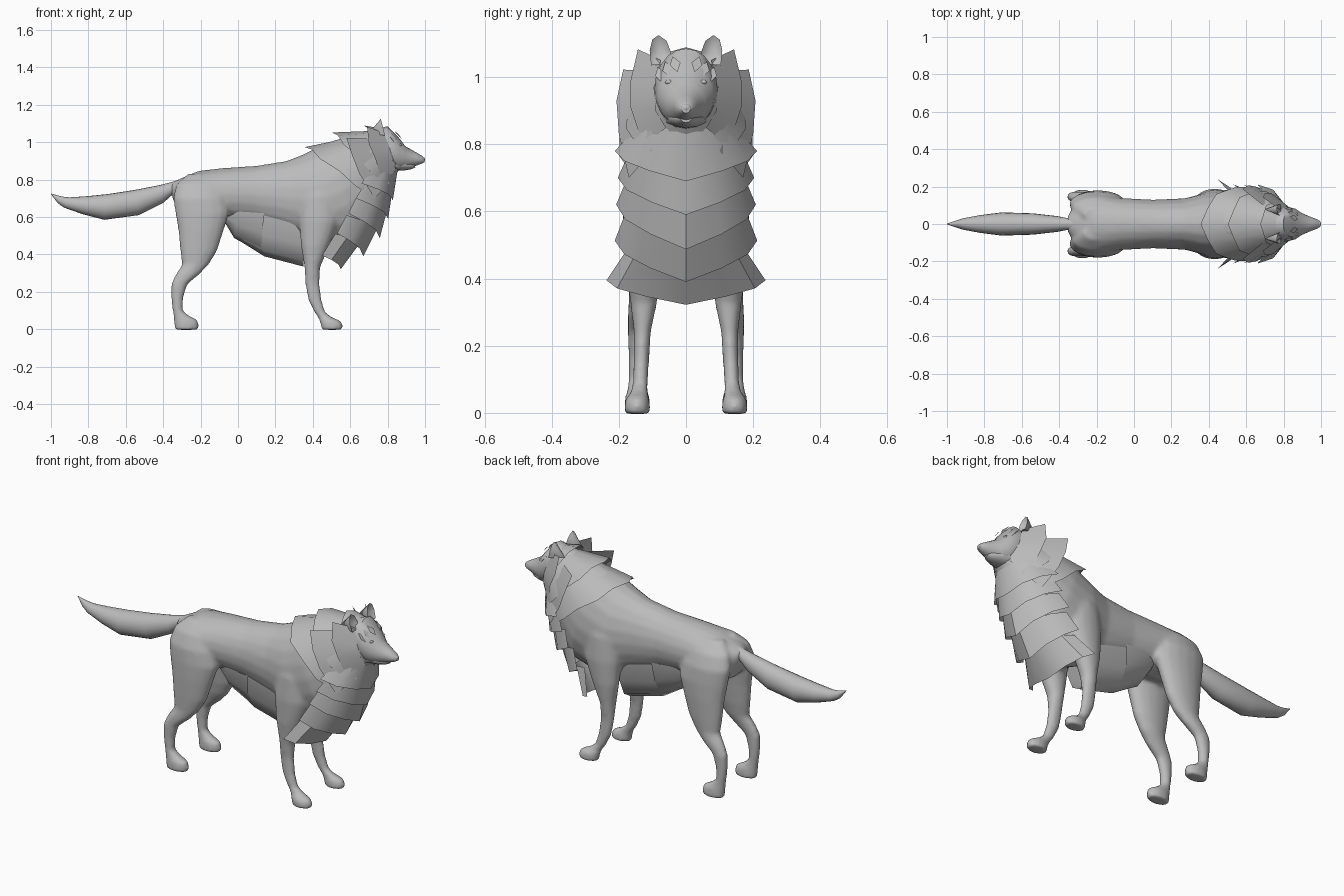
import bpy
import bmesh
from math import sin, cos, pi, radians
from mathutils import Vector

default_cube = bpy.data.objects.get("Cube")
if default_cube:
    bpy.data.objects.remove(default_cube, do_unlink=True)

# Single coat colour
GREY = (0.5, 0.5, 0.5, 1.0)
fur = bpy.data.materials.new("grey_fur")
fur.use_nodes = True
fur.diffuse_color = GREY
shader = next(n for n in fur.node_tree.nodes if n.type == "BSDF_PRINCIPLED")
shader.inputs["Base Color"].default_value = GREY


def finish(name, bm, angle=50):
    """Turn a bmesh into a shaded object with the coat material."""
    bmesh.ops.recalc_face_normals(bm, faces=bm.faces)
    mesh = bpy.data.meshes.new(name)
    bm.to_mesh(mesh)
    bm.free()
    mesh.materials.append(fur)
    obj = bpy.data.objects.new(name, mesh)
    bpy.context.collection.objects.link(obj)
    bpy.ops.object.select_all(action="DESELECT")
    obj.select_set(True)
    bpy.context.view_layer.objects.active = obj
    bpy.ops.object.shade_smooth_by_angle(angle=radians(angle))
    return obj


def skin(name, rings, closed=True, caps=True, angle=50):
    """Bridge a list of point rings into a surface."""
    bm = bmesh.new()
    loops = [[bm.verts.new(p) for p in ring] for ring in rings]
    count = len(loops[0])
    for a, b in zip(loops, loops[1:]):
        for i in range(count if closed else count - 1):
            j = (i + 1) % count
            bm.faces.new((a[i], a[j], b[j], b[i]))
    if closed and caps:
        bm.faces.new(loops[0])
        bm.faces.new(loops[-1])
    return finish(name, bm, angle)


def hoop(row, count=20):
    """Tilted ellipse from its top point, bottom point and half width."""
    xt, zt, xb, zb, w = row
    ring = []
    for i in range(count):
        t = 2 * pi * i / count
        k = cos(t) / 2
        ring.append(Vector(((xt + xb) / 2 + (xt - xb) * k, w * sin(t),
                            (zt + zb) / 2 + (zt - zb) * k)))
    return ring


def sling(row, pointed=False, count=6):
    """Half loop from its side point, lowest point and half width."""
    xs, zs, xb, zb, w = row
    ring = []
    for i in range(count + 1):
        t = pi * i / count
        drop = 1 - abs(2 * i / count - 1) if pointed else sin(t)
        ring.append(Vector((xs + (xb - xs) * sin(t), w * cos(t),
                            zs + (zb - zs) * drop)))
    return ring


def leg(name, rows, side):
    """Stack level ellipses: back x, front x, centre y, half width, z."""
    rings = []
    for x0, x1, y, w, z in rows:
        rings.append([((x0 + x1) / 2 + (x1 - x0) / 2 * cos(2 * pi * i / 16),
                       side * (y + w * sin(2 * pi * i / 16)), z)
                      for i in range(16)])
    return skin(name, rings)


# Torso and neck
torso = skin("body", [hoop(r) for r in (
    (-.36, .78, -.35, .70, .04), (-.31, .805, -.31, .62, .12),
    (-.21, .847, -.2, .58, .157), (-.08, .862, -.07, .58, .14),
    (.1, .874, .1, .56, .13), (.26, .9, .29, .5, .138),
    (.36, .94, .46, .42, .175), (.45, .99, .66, .48, .178),
    (.58, 1.03, .78, .65, .148), (.72, 1.07, .83, .83, .1))])

# Tail
skin("tail", [hoop(r) for r in (
    (-.3, .805, -.3, .73, .04), (-.36, .785, -.355, .715, .032),
    (-.42, .77, -.4, .675, .042), (-.55, .745, -.53, .61, .057),
    (-.7, .722, -.715, .585, .062), (-.82, .71, -.83, .615, .047),
    (-.9, .705, -.93, .65, .03), (-.94, .709, -.965, .675, .018),
    (-1, .725, -.998, .72, .002))])

# Head with muzzle, lower jaw and nose
skin("head", [hoop(r) for r in (
    (.7, 1.06, .77, .85, .08), (.8, 1.085, .83, .845, .094),
    (.855, 1.03, .87, .848, .082), (.895, .978, .9, .858, .058),
    (.95, .947, .945, .872, .037), (.985, .926, .98, .884, .024),
    (.998, .912, .997, .893, .012))])
skin("lower_jaw", [hoop(r, 12) for r in (
    (.82, .92, .82, .846, .074), (.89, .91, .89, .849, .05),
    (.925, .9, .93, .856, .032), (.945, .895, .948, .865, .018))])


def ball(name, centre, size):
    bm = bmesh.new()
    bmesh.ops.create_uvsphere(bm, u_segments=12, v_segments=8, radius=1)
    bmesh.ops.scale(bm, vec=size, verts=bm.verts)
    bmesh.ops.translate(bm, vec=centre, verts=bm.verts)
    return finish(name, bm)


ball("nose", (.987, 0, .908), (.013, .017, .013))

FRONT_LEG = (
    (.39, .49, .06, .04, .88), (.355, .525, .095, .058, .8),
    (.33, .545, .115, .066, .71), (.325, .54, .123, .066, .58),
    (.335, .49, .127, .055, .45), (.355, .44, .126, .041, .33),
    (.36, .437, .13, .026, .24), (.373, .447, .133, .024, .16),
    (.408, .467, .136, .024, .09), (.428, .507, .138, .026, .062),
    (.434, .551, .145, .035, .045), (.442, .562, .145, .039, .02),
    (.446, .56, .145, .038, -.003))
HIND_LEG = (
    (-.27, -.13, .05, .035, .83), (-.33, -.075, .085, .058, .775),
    (-.348, -.055, .107, .066, .7), (-.336, -.045, .114, .066, .62),
    (-.32, -.075, .12, .06, .53), (-.31, -.11, .125, .05, .42),
    (-.3, -.155, .13, .04, .345), (-.336, -.209, .14, .034, .29),
    (-.359, -.27, .145, .029, .24), (-.359, -.291, .145, .026, .17),
    (-.35, -.295, .145, .026, .1), (-.346, -.258, .145, .03, .07),
    (-.344, -.215, .145, .036, .05), (-.341, -.208, .145, .039, .02),
    (-.341, -.211, .145, .038, -.003))
EAR = ((.044, 1.04), (.047, 1.08), (.058, 1.108), (.082, 1.125),
       (.1, 1.112), (.108, 1.08), (.104, 1.035))

# Side tufts of the mane: root points, then rim points with a raised tip
CHEEK_TUFT = (
    ((.78, .075, 1.05), (.81, .095, .97), (.83, .09, .9), (.845, .06, .85)),
    ((.69, .143, 1.083), (.7, .165, .99), (.735, .165, .91), (.77, .125, .79)))
NECK_TUFT = (
    ((.69, .1, 1.02), (.73, .13, .94), (.76, .135, .86), (.81, .1, .78)),
    ((.58, .187, 1.022), (.61, .207, .93), (.65, .2, .83), (.73, .17, .7)))

legs = []
for side, label in ((1, "left"), (-1, "right")):
    legs.append(leg(label + "_front_leg", FRONT_LEG, side))
    legs.append(leg(label + "_hind_leg", HIND_LEG, side))
    ball(label + "_eye", (.869, side * .05, .985), (.008, .013, .007))
    for name, tuft in (("_cheek_tuft", CHEEK_TUFT), ("_neck_tuft", NECK_TUFT)):
        skin(label + name, [[(x, side * y, z) for x, y, z in row]
                            for row in tuft], closed=False)

    # Cupped ear: one outline fanned to a back point and a hollow front point
    bm = bmesh.new()
    outline = [bm.verts.new((.785 - (z - 1.04) * .25, side * y, z))
               for y, z in EAR]
    for apex in ((.7, .078, 1.05), (.742, .077, 1.07)):
        tip = bm.verts.new((apex[0], side * apex[1], apex[2]))
        for a, b in zip(outline, outline[1:] + outline[:1]):
            bm.faces.new((a, b, tip))
    finish(label + "_ear", bm, 70)

    # Brow tufts: three overlapping kites above the eye
    bm = bmesh.new()
    for i in range(3):
        x, y, z = .853 - .012 * i, .03 + .022 * i, 1.047 - .016 * i
        kite = ((x - .02, y + .01, z + .015), (x + .006, y - .014, z - .004),
                (x + .024, y - .004, z - .032), (x + .004, y + .018, z - .012))
        bm.faces.new([bm.verts.new((p, side * q, r)) for p, q, r in kite])
    finish(label + "_brow_tufts", bm)

# Blend the legs into the torso as one smooth body
bpy.ops.object.select_all(action="DESELECT")
for part in legs + [torso]:
    part.select_set(True)
bpy.context.view_layer.objects.active = torso
bpy.ops.object.join()
blend = torso.modifiers.new("blend", "REMESH")
blend.mode = "VOXEL"
blend.voxel_size = .01
blend.use_smooth_shade = True
soften = torso.modifiers.new("soften", "SMOOTH")
soften.factor = .5
soften.iterations = 10

# Mane collars: flared sheets from head to shoulders
COLLARS = (
    ("cheek_ruff", (.79, 1.07, .86, .85, .085), (.68, 1.088, .84, .82, .125)),
    ("neck_ruff", (.71, 1.06, .84, .82, .115), (.51, 1.052, .83, .72, .18)),
    ("shoulder_ruff", (.58, 1.02, .81, .74, .15), (.365, .975, .8, .64, .203)))
for name, root, rim in COLLARS:
    a, b = hoop(root, 14), hoop(rim, 14)
    # Alternate rim points become longer and shorter tips
    b = [p + (q - p) * (1 + .04 * (-1) ** i)
         for i, (p, q) in enumerate(zip(a, b))]
    skin(name, [a, b], caps=False, angle=35)

# Chest bib: tiers of hanging fur with a central point, top to bottom
BIB = (
    ((.74, .88, .85, .83, .12), (.66, .78, .828, .69, .212)),
    ((.68, .78, .822, .72, .168), (.63, .7, .803, .59, .203)),
    ((.63, .7, .793, .62, .175), (.59, .62, .758, .487, .208)),
    ((.58, .61, .74, .53, .175), (.53, .513, .67, .39, .212)),
    ((.52, .51, .652, .46, .16), (.45, .395, .55, .322, .237)))
for tier, (root, rim) in zip("abcde", BIB):
    skin("chest_tier_" + tier, [sling(root, True), sling(rim, True)],
         closed=False, angle=35)

# Belly fringe: two overlapping keel-shaped sheets
skin("rear_belly_fringe", [sling(r) for r in (
    (-.07, .64, -.07, .57, .085), (0, .63, -.02, .487, .105),
    (.14, .62, .12, .41, .11))], closed=False)
skin("front_belly_fringe", [sling(r) for r in (
    (.02, .62, .02, .465, .09), (.14, .61, .14, .39, .1),
    (.35, .57, .35, .335, .105))], closed=False)
